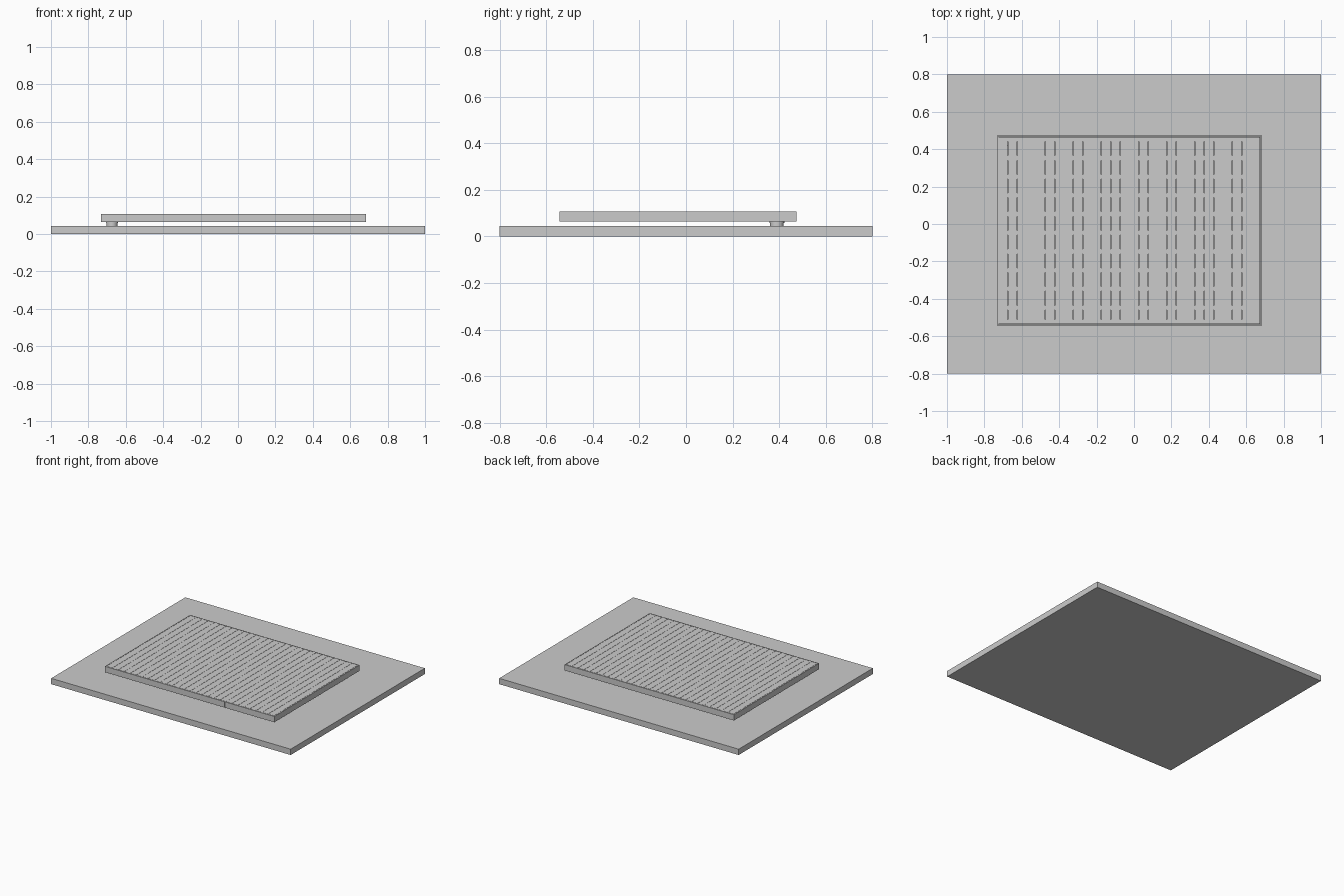
import bpy

cube = bpy.data.objects.get("Cube")
if cube:
    bpy.data.objects.remove(cube, do_unlink=True)

grey = bpy.data.materials.new("plain grey")
grey.use_nodes = True
colour = (0.6, 0.6, 0.6, 1)
grey.diffuse_color = colour
grey.node_tree.nodes["Principled BSDF"].inputs["Base Color"].default_value = colour


def box(name, x0, x1, y0, y1, z0, z1):
    """Box between two corners."""
    bpy.ops.mesh.primitive_cube_add(
        size=1, location=((x0 + x1) / 2, (y0 + y1) / 2, (z0 + z1) / 2))
    ob = bpy.context.object
    ob.name = name
    ob.scale = (x1 - x0, y1 - y0, z1 - z0)
    bpy.ops.object.transform_apply(location=False, rotation=False, scale=True)
    ob.data.materials.append(grey)
    return ob


def cylinder(name, x, y, radius, z0, z1):
    bpy.ops.mesh.primitive_cylinder_add(
        vertices=32, radius=radius, depth=z1 - z0, location=(x, y, (z0 + z1) / 2))
    ob = bpy.context.object
    ob.name = name
    ob.data.materials.append(grey)
    bpy.ops.object.shade_smooth_by_angle()


GROUND, LOW, TOP = 0.044, 0.064, 0.108
PITCH, GAP, BOARD = 0.05, 0.0017, 0.008
FASCIA = 0.0067
PLANKS = 28
left, right = -0.7235, -0.7235 + PLANKS * PITCH - GAP
front, back = -0.5345, 0.4655

# Base slab
box("base_slab", -1, 1, -0.8, 0.8, 0, GROUND)

# Deck planks running front to back
for i in range(PLANKS):
    x = left + i * PITCH
    box(f"plank_{i + 1}", x, x + PITCH - GAP, front, back, TOP - BOARD, TOP)

# Joists under the planks, the last one flush with the front
JOIST = 0.025
for i in range(11):
    y = max(back - JOIST - i * 0.1, front)
    box(f"joist_{i + 1}", left, right, y, y + JOIST, LOW, TOP - BOARD)

# Fascia boards round the deck, the long ones jointed
x0, x1 = left - GAP, right + GAP
y0, y1 = front - GAP, back + GAP
JOINT = 0.27
for side, y in (("front", y0 - FASCIA), ("back", y1)):
    box(f"{side}_fascia_long", x0 - FASCIA, JOINT - GAP / 2, y, y + FASCIA, LOW, TOP)
    box(f"{side}_fascia_short", JOINT + GAP / 2, x1 + FASCIA, y, y + FASCIA, LOW, TOP)
for side, x in (("right", x0 - FASCIA), ("left", x1)):
    box(f"{side}_fascia", x, x + FASCIA, y0, y1, LOW, TOP)

# Support pedestal
cylinder("pedestal_foot", -0.674, 0.39, 0.029, GROUND, 0.058)
cylinder("pedestal_head", -0.674, 0.39, 0.032, 0.058, LOW)
